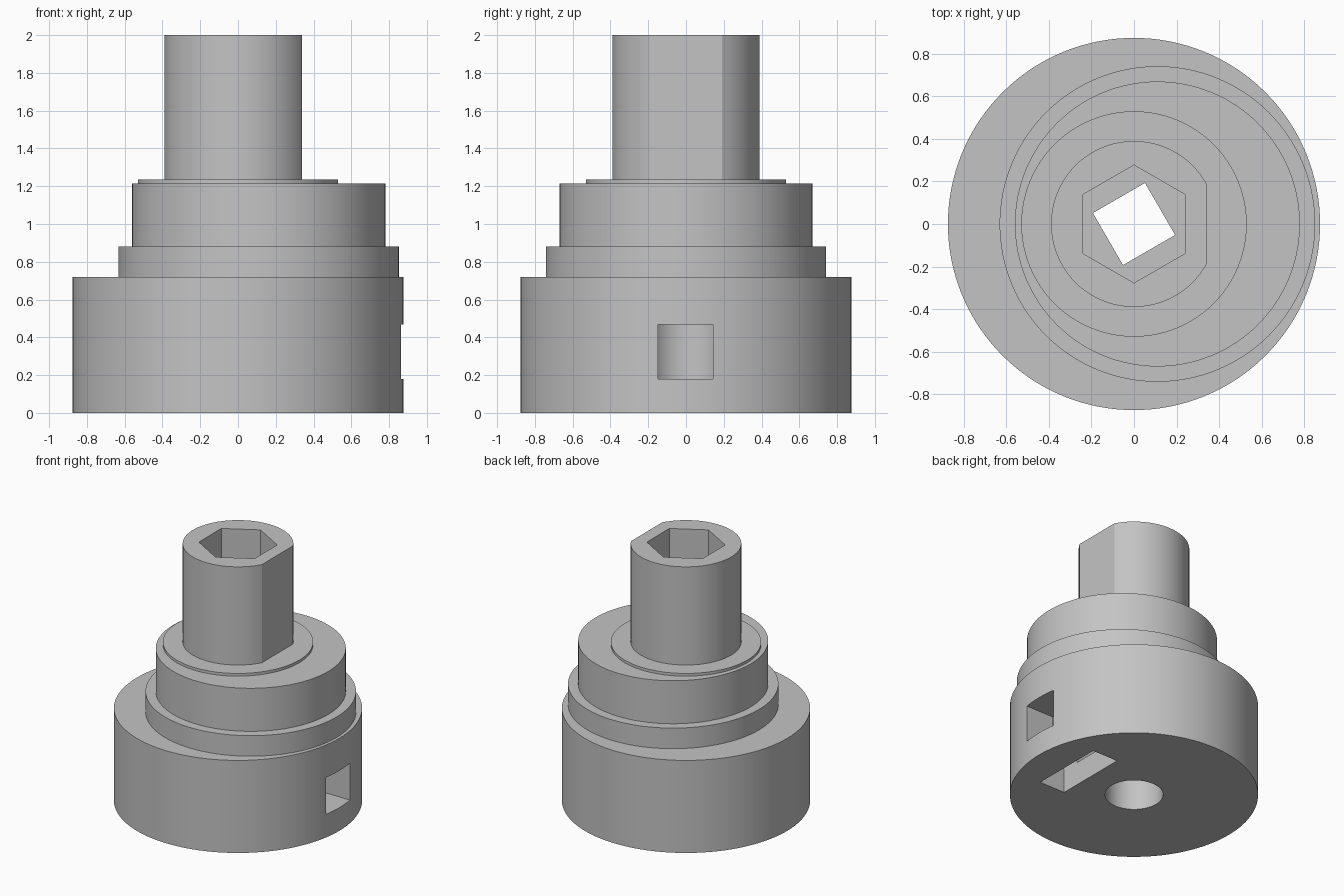
import bpy
import bmesh
from math import acos, cos, pi, radians, sin

default = bpy.data.objects.get("Cube")
if default:
    bpy.data.objects.remove(default, do_unlink=True)

grey = bpy.data.materials.new("plain grey")
grey.use_nodes = True
grey.diffuse_color = (0.55, 0.55, 0.55, 1)
grey.node_tree.nodes["Principled BSDF"].inputs["Base Color"].default_value = grey.diffuse_color


def circle(radius, cx=0.0, sides=128, turn=0.0):
    step = 2 * pi / sides
    return [(cx + radius * cos(turn + i * step), radius * sin(turn + i * step))
            for i in range(sides)]


def rectangle(x0, x1, y0, y1):
    return [(x0, y0), (x1, y0), (x1, y1), (x0, y1)]


def flatted_circle(radius, flat_x, sides=112):
    start = acos(flat_x / radius)
    sweep = 2 * (pi - start)
    return [(radius * cos(start + sweep * i / sides), radius * sin(start + sweep * i / sides))
            for i in range(sides + 1)]


def prism(name, outline, z0, z1):
    """Extrude a flat outline from z0 up to z1."""
    bm = bmesh.new()
    face = bm.faces.new([bm.verts.new((x, y, z0)) for x, y in outline])
    top = bmesh.ops.extrude_face_region(bm, geom=[face])["geom"]
    moved = [v for v in top if isinstance(v, bmesh.types.BMVert)]
    bmesh.ops.translate(bm, verts=moved, vec=(0, 0, z1 - z0))
    bmesh.ops.recalc_face_normals(bm, faces=bm.faces)
    mesh = bpy.data.meshes.new(name)
    bm.to_mesh(mesh)
    bm.free()
    mesh.materials.append(grey)
    obj = bpy.data.objects.new(name, mesh)
    bpy.context.collection.objects.link(obj)
    return obj


def cut(obj, cutters):
    """Subtract the cutters and bake the result."""
    for cutter in cutters:
        mod = obj.modifiers.new("cut", "BOOLEAN")
        mod.operation = "DIFFERENCE"
        mod.solver = "EXACT"
        mod.object = cutter
    bpy.context.view_layer.update()
    graph = bpy.context.evaluated_depsgraph_get()
    baked = bpy.data.meshes.new_from_object(obj.evaluated_get(graph))
    obj.modifiers.clear()
    obj.data = baked


# Stacked body: round base, two off-centre collars, washer step, flatted shaft
base = prism("base", circle(0.875), 0, 0.72)
lower_collar = prism("lower_collar", circle(0.742, 0.11), 0.72, 0.88)
upper_collar = prism("upper_collar", circle(0.67, 0.11), 0.88, 1.215)
washer_step = prism("washer_step", circle(0.53), 1.215, 1.236)
shaft = prism("shaft", flatted_circle(0.39, 0.34), 1.236, 2)
parts = [base, lower_collar, upper_collar, washer_step, shaft]

# Cutters: bore, hex socket with a squared opening below it, nut slot, screw hole
bore = prism("bore_cutter", circle(0.205, sides=64), -0.1, 1.765)
hex_socket = prism("hex_socket_cutter", circle(0.277, sides=6, turn=pi / 2), 1.775, 2.1)
opening = prism("opening_cutter", circle(0.2, sides=4, turn=radians(75)), 1.7, 1.9)
nut_slot = prism("nut_slot_cutter", rectangle(0.4, 0.62, -0.29, 0.29), -0.1, 0.61)
screw_hole = prism("screw_hole_cutter", rectangle(0.1, 1, -0.147, 0.143), 0.18, 0.467)

cut(base, [bore, nut_slot, screw_hole])
for part in (lower_collar, upper_collar, washer_step):
    cut(part, [bore])
cut(shaft, [bore, hex_socket, opening])

for cutter in (bore, hex_socket, opening, nut_slot, screw_hole):
    bpy.data.objects.remove(cutter, do_unlink=True)

# Smooth the round walls and keep the rims crisp
bpy.ops.object.select_all(action="DESELECT")
for part in parts:
    part.select_set(True)
bpy.context.view_layer.objects.active = base
bpy.ops.object.shade_smooth_by_angle(angle=radians(25))
